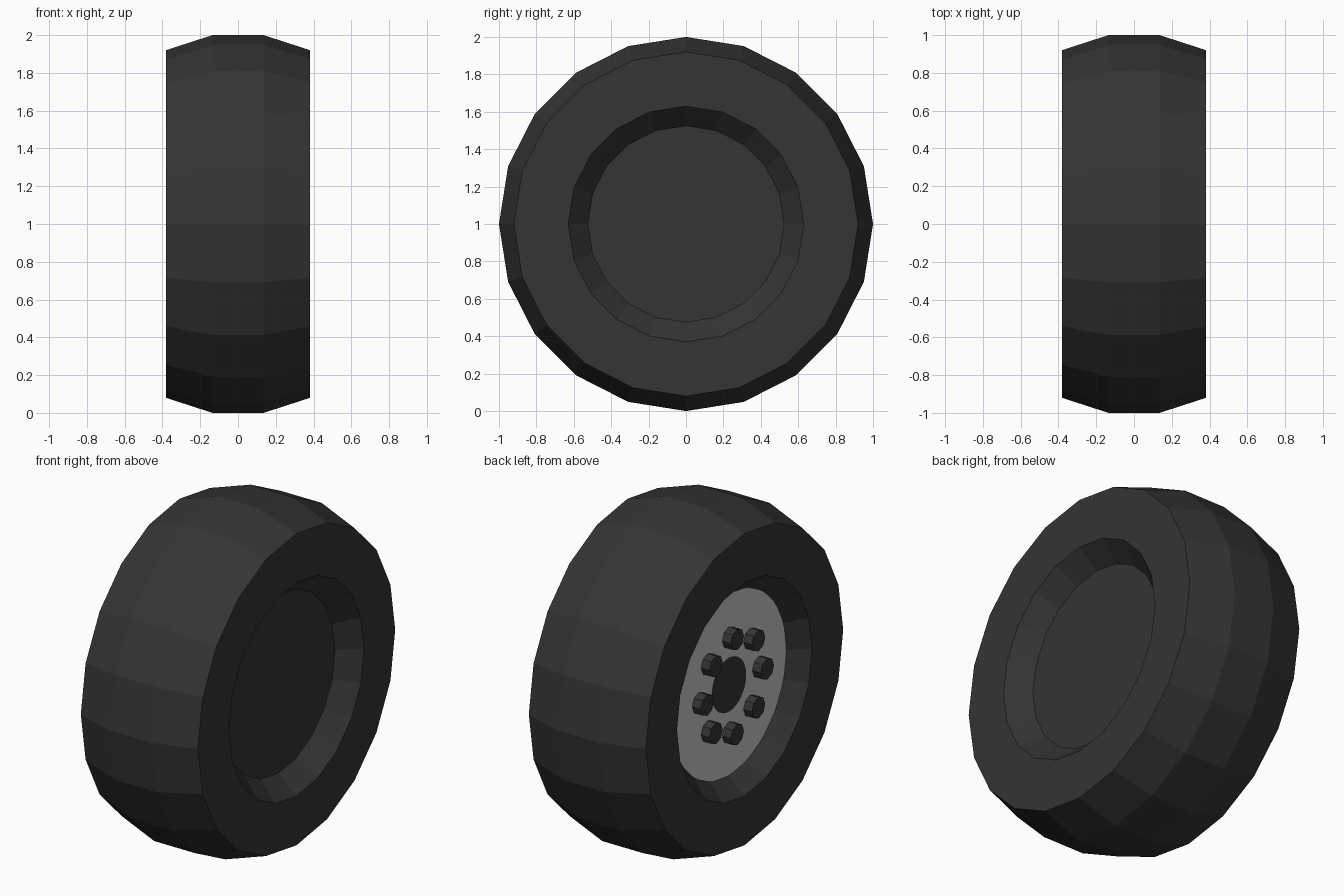
import bpy, bmesh, math
from mathutils import Matrix

old = bpy.data.objects.get("Cube")
if old:
    bpy.data.objects.remove(old, do_unlink=True)


def make_material(name, value):
    mat = bpy.data.materials.new(name)
    mat.use_nodes = True
    colour = (value, value, value, 1)
    mat.diffuse_color = colour
    bsdf = mat.node_tree.nodes["Principled BSDF"]
    bsdf.inputs["Base Color"].default_value = colour
    return mat


rubber = make_material("black rubber", 0.035)
metal = make_material("grey metal", 0.57)


def finish(bm, name, mat):
    bmesh.ops.recalc_face_normals(bm, faces=bm.faces)
    mesh = bpy.data.meshes.new(name)
    bm.to_mesh(mesh)
    bm.free()
    mesh.materials.append(mat)
    obj = bpy.data.objects.new(name, mesh)
    bpy.context.collection.objects.link(obj)
    return obj


def lathe(name, profile, sides, mat):
    """Turn (x, radius) points round the axle and cap both ends."""
    bm = bmesh.new()
    rings = []
    for x, r in profile:
        angles = [2 * math.pi * i / sides for i in range(sides)]
        rings.append([bm.verts.new((x, r * math.cos(a), 1 + r * math.sin(a))) for a in angles])
    for a, b in zip(rings, rings[1:]):
        for i in range(sides):
            j = (i + 1) % sides
            bm.faces.new((a[i], a[j], b[j], b[i]))
    bm.faces.new(rings[0])
    bm.faces.new(rings[-1])
    return finish(bm, name, mat)


def disc(name, x_in, x_out, radius, sides, mat, y=0, z=1):
    bm = bmesh.new()
    place = Matrix.Translation(((x_in + x_out) / 2, y, z)) @ Matrix.Rotation(math.pi / 2, 4, "Y")
    bmesh.ops.create_cone(bm, cap_ends=True, segments=sides, radius1=radius,
                          radius2=radius, depth=abs(x_out - x_in), matrix=place)
    return finish(bm, name, mat)


# Tyre: symmetric tread, sidewalls and dished centres
half = [(0.265, 0.525), (0.382, 0.63), (0.382, 0.92), (0.135, 1.0)]
lathe("tyre", [(-x, r) for x, r in half] + half[::-1], 20, rubber)

# Wheel plate and hub on the outer side only
disc("wheel_plate", -0.25, -0.28, 0.535, 48, metal)
disc("hub_cap", -0.278, -0.283, 0.157, 32, rubber)

# Ring of wheel nuts
for i in range(8):
    a = i * math.pi / 4
    disc(f"wheel_nut_{i + 1}", -0.275, -0.335, 0.062, 8, rubber,
         0.28 * math.cos(a), 1 + 0.28 * math.sin(a))
